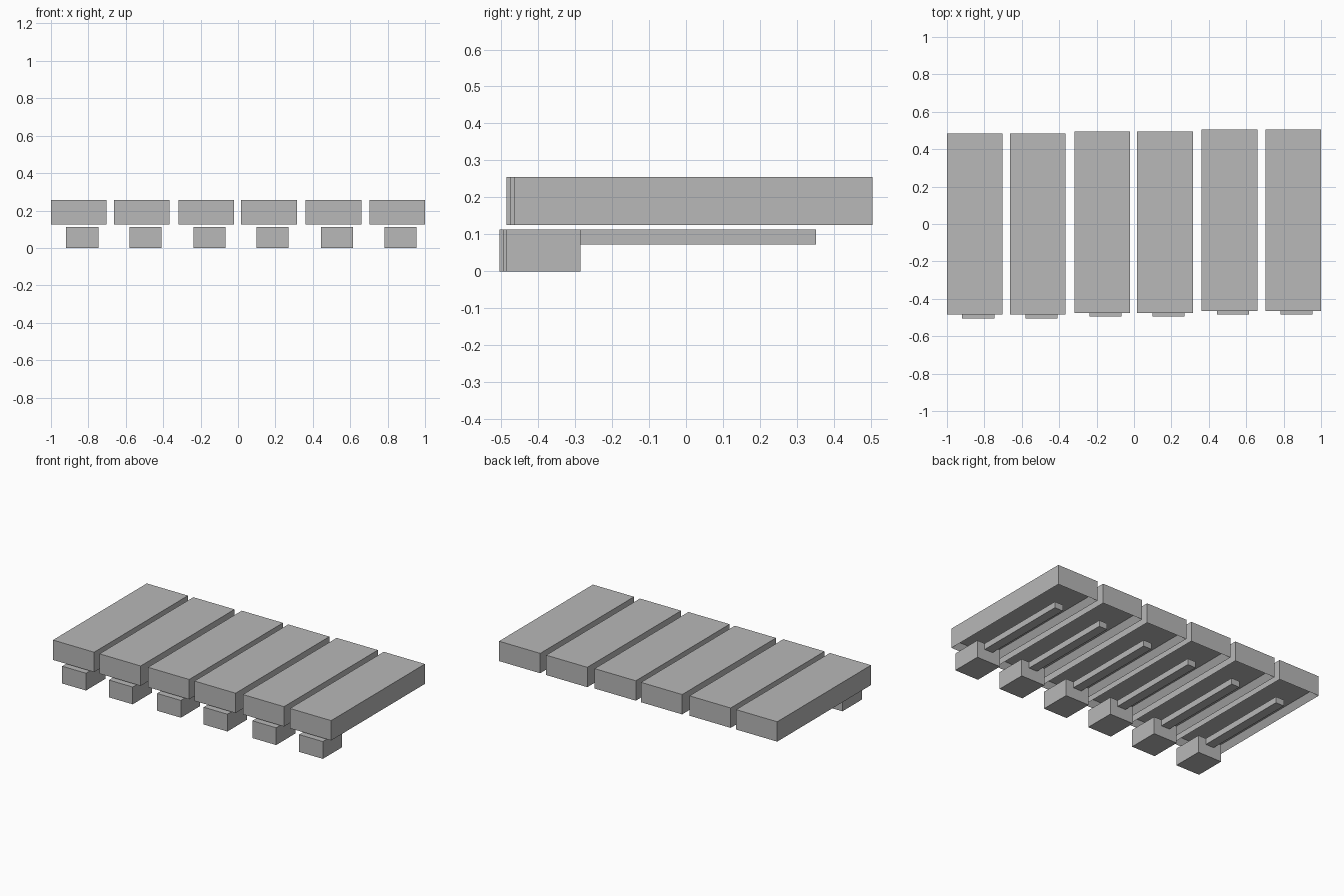
import bpy
import bmesh
from mathutils import Vector

cube = bpy.data.objects.get("Cube")
if cube:
    bpy.data.objects.remove(cube, do_unlink=True)

grey = bpy.data.materials.new("plain grey")
grey.use_nodes = True
colour = (0.48, 0.48, 0.48, 1)
grey.diffuse_color = colour
grey.node_tree.nodes["Principled BSDF"].inputs["Base Color"].default_value = colour


def box(bm, low, high):
    """Add an axis-aligned box and return its faces."""
    low, high = Vector(low), Vector(high)
    verts = bmesh.ops.create_cube(bm, size=1)["verts"]
    for v in verts:
        v.co = (low + high) / 2 + v.co * (high - low)
    return list({f for v in verts for f in v.link_faces})


def finish(bm, name):
    bmesh.ops.recalc_face_normals(bm, faces=bm.faces[:])
    mesh = bpy.data.meshes.new(name)
    bm.to_mesh(mesh)
    bm.free()
    mesh.materials.append(grey)
    bpy.context.collection.objects.link(bpy.data.objects.new(name, mesh))


def slab(name, x, y):
    """Plank with a shallow recess underneath."""
    bm = bmesh.new()
    faces = box(bm, (x - 0.149, y - 0.485, 0.125), (x + 0.149, y + 0.485, 0.255))
    bm.normal_update()
    bottom = min(faces, key=lambda f: f.calc_center_median().z)
    bmesh.ops.inset_individual(bm, faces=[bottom], thickness=0.035)
    for v in bottom.verts:
        v.co.z += 0.04
    finish(bm, name)


def foot(name, x, y):
    """Front block."""
    bm = bmesh.new()
    box(bm, (x - 0.086, y - 0.505, 0), (x + 0.086, y - 0.305, 0.113))
    finish(bm, name)


def arm(name, x, y):
    """Thin bar running back from the block."""
    bm = bmesh.new()
    box(bm, (x - 0.03, y - 0.305, 0.073), (x + 0.03, y + 0.332, 0.113))
    finish(bm, name)


# Six planks, stepping back slightly in pairs
slab_centres = (-0.851, -0.514, -0.17, 0.166, 0.51, 0.851)
foot_centres = (-0.833, -0.495, -0.153, 0.184, 0.53, 0.868)
for i, (sx, fx) in enumerate(zip(slab_centres, foot_centres)):
    shift = (i // 2) * 0.01
    slab(f"slab_{i + 1}", sx, shift)
    foot(f"foot_{i + 1}", fx, shift)
    arm(f"arm_{i + 1}", fx, shift)
